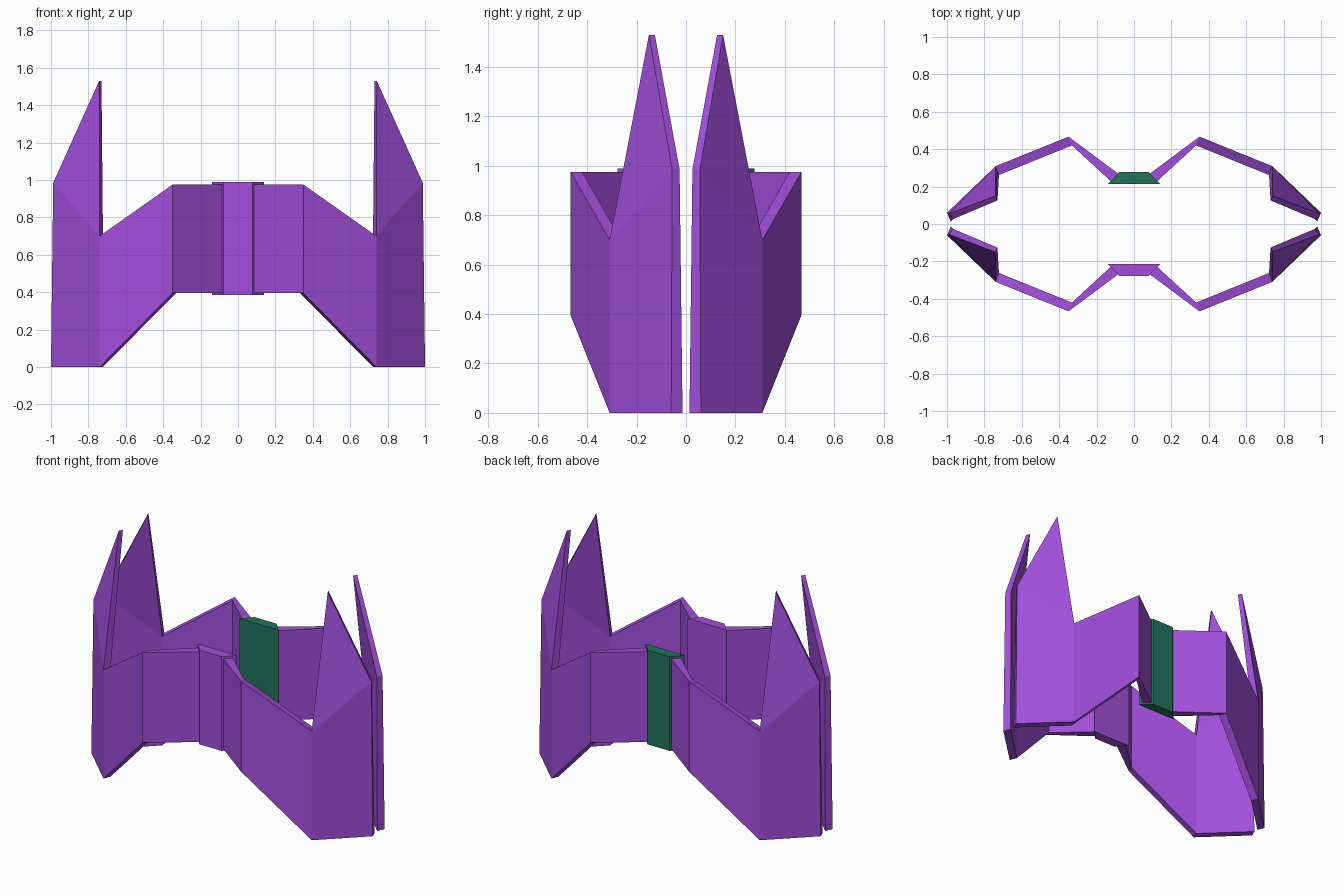
import bpy, bmesh

if "Cube" in bpy.data.objects:
    bpy.data.objects.remove(bpy.data.objects["Cube"])


def make_material(name, color):
    mat = bpy.data.materials.new(name)
    mat.diffuse_color = (*color, 1.0)
    mat.use_nodes = True
    mat.node_tree.nodes["Principled BSDF"].inputs["Base Color"].default_value = mat.diffuse_color
    return mat


purple = make_material("purple", (0.36, 0.078, 0.71))
green = make_material("dark green", (0.016, 0.17, 0.105))


def make_object(name, bm, mat):
    bmesh.ops.recalc_face_normals(bm, faces=bm.faces)
    mesh = bpy.data.meshes.new(name)
    bm.to_mesh(mesh)
    bm.free()
    mesh.materials.append(mat)
    obj = bpy.data.objects.new(name, mesh)
    bpy.context.collection.objects.link(obj)
    return obj


# Folded wing wall: columns of (outer xy, inner xy, bottom z, top z)
columns = [
    ((0.075, 0.262), (0.120, 0.225), 0.395, 0.975),
    ((0.350, 0.467), (0.332, 0.420), 0.395, 0.975),
    ((0.740, 0.309), (0.722, 0.262), 0.0, 0.70),
    ((1.000, 0.060), (0.980, 0.014), 0.0, 0.985),
]
bm = bmesh.new()
rings = []
for i, (outer, inner, low, high) in enumerate(columns):
    lean = 0.012 if i == 3 else 0.0   # the end edge leans in slightly
    rings.append([bm.verts.new(p) for p in (
        (*outer, low), (outer[0] - lean, outer[1] - lean / 3, high),
        (inner[0] - lean, inner[1] + lean, high), (*inner, low))])
for i, (a, b) in enumerate(zip(rings, rings[1:])):
    for k in range(4):
        if i == 2 and k == 1:
            continue   # top of the end panel carries the spike
        n = (k + 1) % 4
        bm.faces.new((a[k], a[n], b[n], b[k]))
bm.faces.new(rings[0])
bm.faces.new(rings[-1])

# Spike folded inwards above the end panel
a, b = rings[2], rings[3]
tip_out = bm.verts.new((0.742, 0.150, 1.53))
tip_in = bm.verts.new((0.730, 0.126, 1.53))
bm.faces.new((a[1], b[1], tip_out))
bm.faces.new((a[2], b[2], tip_in))
bm.faces.new((a[1], a[2], tip_in, tip_out))
bm.faces.new((b[1], b[2], tip_in, tip_out))

wings = make_object("folded_wing_walls", bm, purple)
mirror = wings.modifiers.new("mirror", "MIRROR")
mirror.use_axis = (True, True, False)
mirror.use_mirror_merge = False

# Trapezoid centre plates joining the left and right wings
for name, side, mat in (("front_centre_plate", -1, purple),
                        ("back_centre_plate", 1, green)):
    bm = bmesh.new()
    profile = [(-0.14, 0.213), (0.14, 0.213), (0.078, 0.278), (-0.078, 0.278)]
    base = bm.faces.new([bm.verts.new((x, y * side, 0.385)) for x, y in profile])
    ext = bmesh.ops.extrude_face_region(bm, geom=[base], use_keep_orig=True)
    top = [v for v in ext["geom"] if isinstance(v, bmesh.types.BMVert)]
    bmesh.ops.translate(bm, verts=top, vec=(0, 0, 0.605))
    make_object(name, bm, mat)
